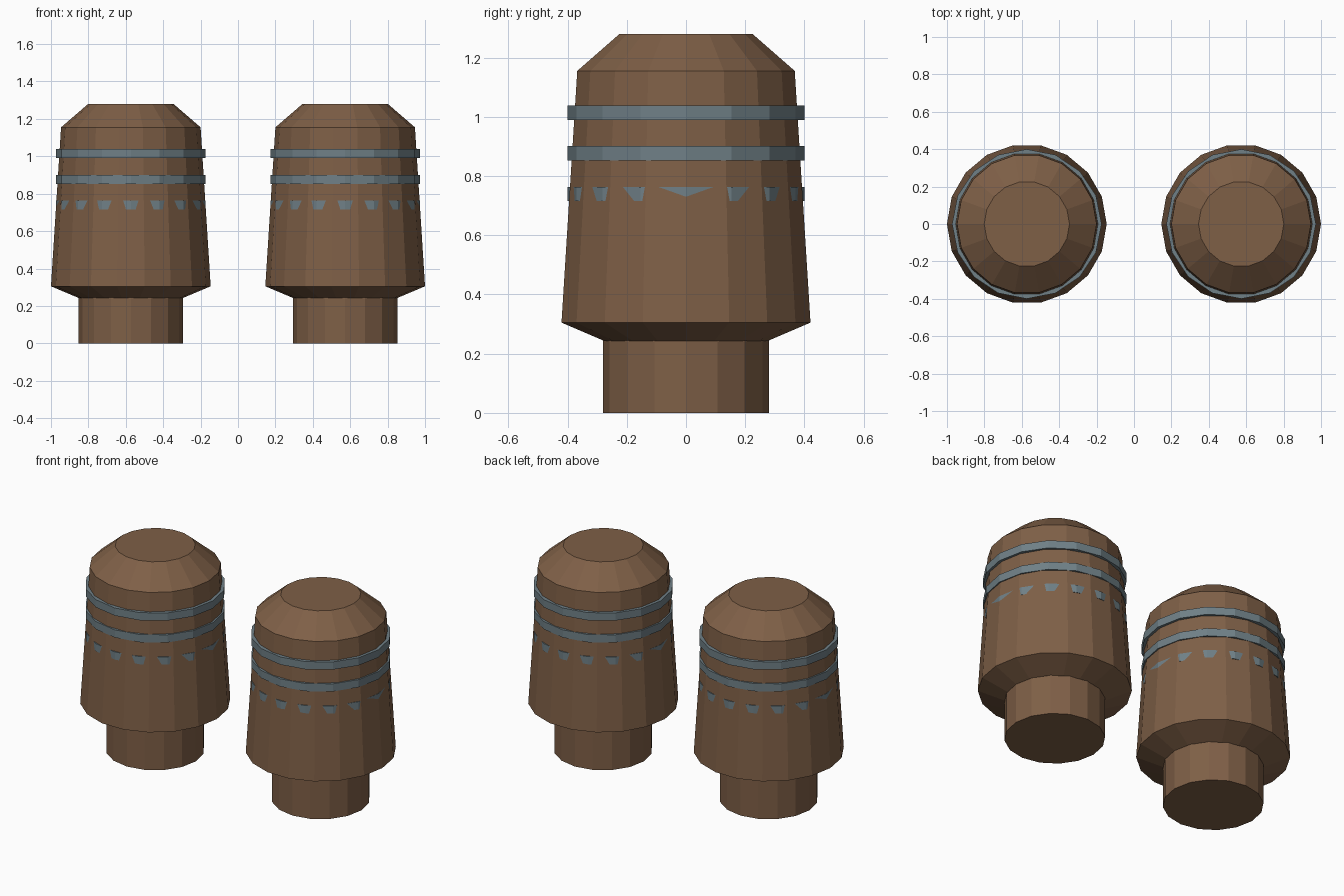
import bpy
import bmesh
from math import cos, sin, tau

cube = bpy.data.objects.get("Cube")
if cube:
    bpy.data.objects.remove(cube, do_unlink=True)


def make_material(name, color):
    mat = bpy.data.materials.new(name)
    mat.use_nodes = True
    mat.diffuse_color = color
    mat.node_tree.nodes["Principled BSDF"].inputs["Base Color"].default_value = color
    return mat


brown = make_material("warm brown", (0.21, 0.115, 0.062, 1))
steel = make_material("blue grey", (0.16, 0.215, 0.24, 1))


def lathe(name, profile, sides, x, mat):
    """Closed, flat-faced turned solid from (radius, height) pairs, bottom to top."""
    bm = bmesh.new()
    loops = [[bm.verts.new((r * cos(tau * i / sides), r * sin(tau * i / sides), z))
              for i in range(sides)] for r, z in profile]
    for low, high in zip(loops, loops[1:]):
        for i in range(sides):
            j = (i + 1) % sides
            bm.faces.new((low[i], low[j], high[j], high[i]))
    bm.faces.new(loops[0][::-1])
    bm.faces.new(loops[-1])
    mesh = bpy.data.meshes.new(name)
    bm.to_mesh(mesh)
    bm.free()
    mesh.materials.append(mat)
    obj = bpy.data.objects.new(name, mesh)
    obj.location.x = x
    bpy.context.collection.objects.link(obj)
    return obj


BODY = [(0.28, 0.243), (0.427, 0.305), (0.373, 1.155), (0.228, 1.28)]
NECK = [(0.28, 0), (0.28, 0.25)]
BAND_RADIUS, BAND_HALF = 0.40, 0.024
BANDS = {"lower_band": 0.739, "middle_band": 0.877, "upper_band": 1.014}

for side, x in (("left", 0.573), ("right", -0.573)):
    # Tapered body with chamfered shoulder, on a narrower neck
    lathe(side + "_body", BODY, 18, x, brown)
    lathe(side + "_neck", NECK, 16, x, brown)
    # Straight bands; the lowest only breaks the surface between body corners
    for name, z in BANDS.items():
        rim = [(BAND_RADIUS, z - BAND_HALF), (BAND_RADIUS, z + BAND_HALF)]
        lathe(side + "_" + name, rim, 16, x, steel)
